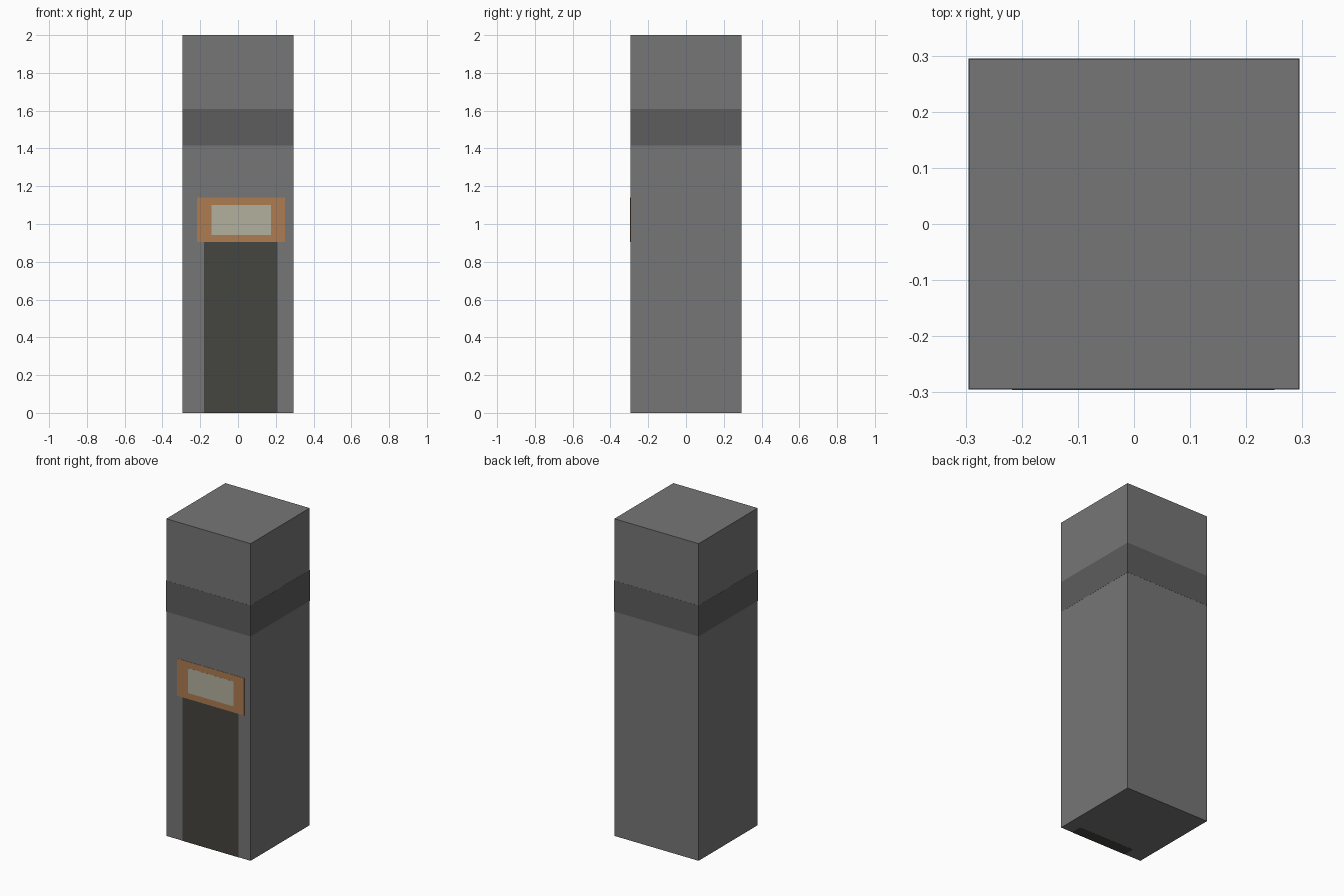
import bpy

if "Cube" in bpy.data.objects:
    bpy.data.objects.remove(bpy.data.objects["Cube"])


def paint(name, rgb):
    mat = bpy.data.materials.new(name)
    mat.diffuse_color = (*rgb, 1)
    mat.use_nodes = True
    mat.node_tree.nodes["Principled BSDF"].inputs["Base Color"].default_value = mat.diffuse_color
    return mat


def box(name, x, y, z, mat):
    """Box from (min, max) ranges along each axis."""
    bpy.ops.mesh.primitive_cube_add(
        size=1, location=[(a + b) / 2 for a, b in (x, y, z)])
    ob = bpy.context.object
    ob.name = name
    ob.scale = [b - a for a, b in (x, y, z)]
    bpy.ops.object.transform_apply(location=False, rotation=False, scale=True)
    ob.data.materials.append(mat)
    return ob


stone = paint("stone", (0.18, 0.18, 0.18))
dark_stone = paint("dark_stone", (0.11, 0.11, 0.11))
door_paint = paint("door_paint", (0.06, 0.058, 0.05))
wood = paint("wood", (0.42, 0.2, 0.085))
pale = paint("pale", (0.45, 0.44, 0.34))

H = 0.294

# Square pillar with a darker band wrapped round it
box("pillar", (-H, H), (-H, H), (0.0005, 2), stone)
B = H + 0.0006
box("band", (-B, B), (-B, B), (1.415, 1.61), dark_stone)

# Door panel let into the front, flush with the underside
box("door", (-0.18, 0.21), (-H - 0.001, -H + 0.07), (0, 0.91), door_paint)

# Sign board above the door with a pale inner panel
box("sign_board", (-0.217, 0.25), (-H - 0.0015, -H + 0.05), (0.905, 1.14), wood)
box("sign_panel", (-0.14, 0.175), (-H - 0.002, -H + 0.03), (0.943, 1.10), pale)
